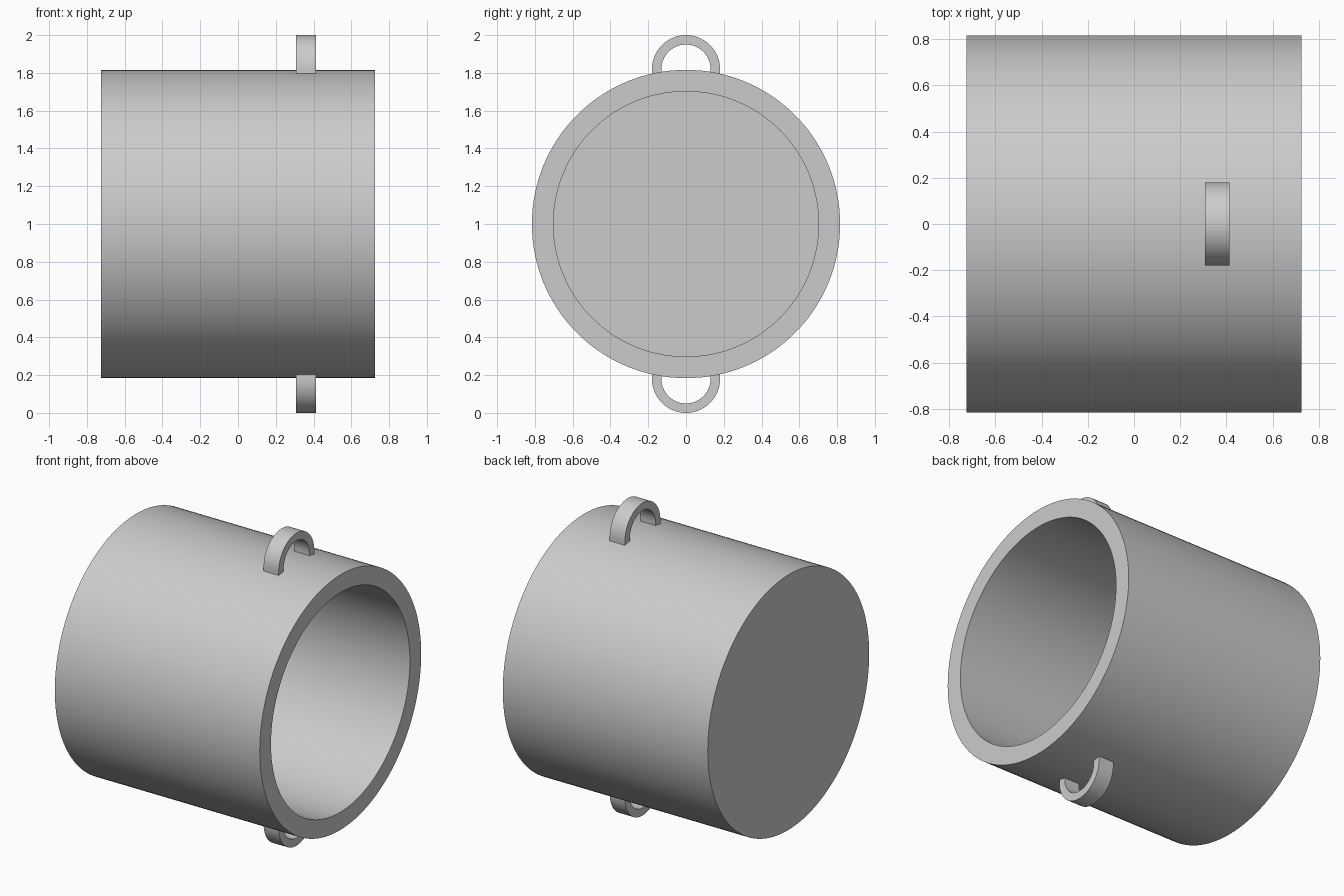
import bpy, bmesh, math
from mathutils import Vector, Matrix

old = bpy.data.objects.get("Cube")
if old:
    bpy.data.objects.remove(old, do_unlink=True)

grey = bpy.data.materials.new("plain grey")
grey.use_nodes = True
colour = (0.6, 0.6, 0.6, 1)
grey.diffuse_color = colour
grey.node_tree.nodes["Principled BSDF"].inputs["Base Color"].default_value = colour


def finish(bm, name):
    """Turn a bmesh into a named, smooth-shaded object with sharp edges kept."""
    bmesh.ops.recalc_face_normals(bm, faces=bm.faces)
    mesh = bpy.data.meshes.new(name)
    bm.to_mesh(mesh)
    bm.free()
    obj = bpy.data.objects.new(name, mesh)
    bpy.context.collection.objects.link(obj)
    mesh.materials.append(grey)
    bpy.ops.object.select_all(action="DESELECT")
    obj.select_set(True)
    bpy.context.view_layer.objects.active = obj
    bpy.ops.object.shade_smooth_by_angle(angle=math.radians(30))
    return obj


# Cup body: a thick-walled profile turned about the x axis, open towards +x
OUTER, INNER, HALF, FLOOR, MID = 0.816, 0.702, 0.725, -0.61, 1.0
profile = [(-HALF, 0), (-HALF, OUTER), (HALF, OUTER),
           (HALF, INNER), (FLOOR, INNER), (FLOOR, 0)]
bm = bmesh.new()
verts = [bm.verts.new((x, 0, MID + r)) for x, r in profile]
edges = [bm.edges.new(pair) for pair in zip(verts, verts[1:])]
bmesh.ops.spin(bm, geom=verts + edges, cent=(0, 0, MID), axis=(1, 0, 0),
               angle=math.tau, steps=128, use_merge=False)
bmesh.ops.remove_doubles(bm, verts=bm.verts, dist=1e-4)
finish(bm, "cup_body")


# Carrying lugs: half rings with short straight feet that meet the wall
def lug(name, side):
    ring_z, foot_z, x0, x1 = 1.82, 1.797, 0.307, 0.414
    steps = 40

    def arch(radius):
        pts = [Vector((x0, radius * math.cos(math.pi * i / steps),
                       ring_z + radius * math.sin(math.pi * i / steps)))
               for i in range(steps + 1)]
        return [Vector((x0, radius, foot_z))] + pts + [Vector((x0, -radius, foot_z))]

    bm = bmesh.new()
    outer = [bm.verts.new(p) for p in arch(0.18)]
    inner = [bm.verts.new(p) for p in arch(0.13)]
    for i in range(len(outer) - 1):
        bm.faces.new((outer[i], outer[i + 1], inner[i + 1], inner[i]))
    made = bmesh.ops.extrude_face_region(bm, geom=bm.faces[:])["geom"]
    bmesh.ops.translate(bm, vec=(x1 - x0, 0, 0),
                        verts=[g for g in made if isinstance(g, bmesh.types.BMVert)])
    if side < 0:
        bmesh.ops.rotate(bm, verts=bm.verts, cent=(0, 0, MID),
                         matrix=Matrix.Rotation(math.pi, 3, "X"))
    finish(bm, name)


lug("upper_lug", 1)
lug("lower_lug", -1)
